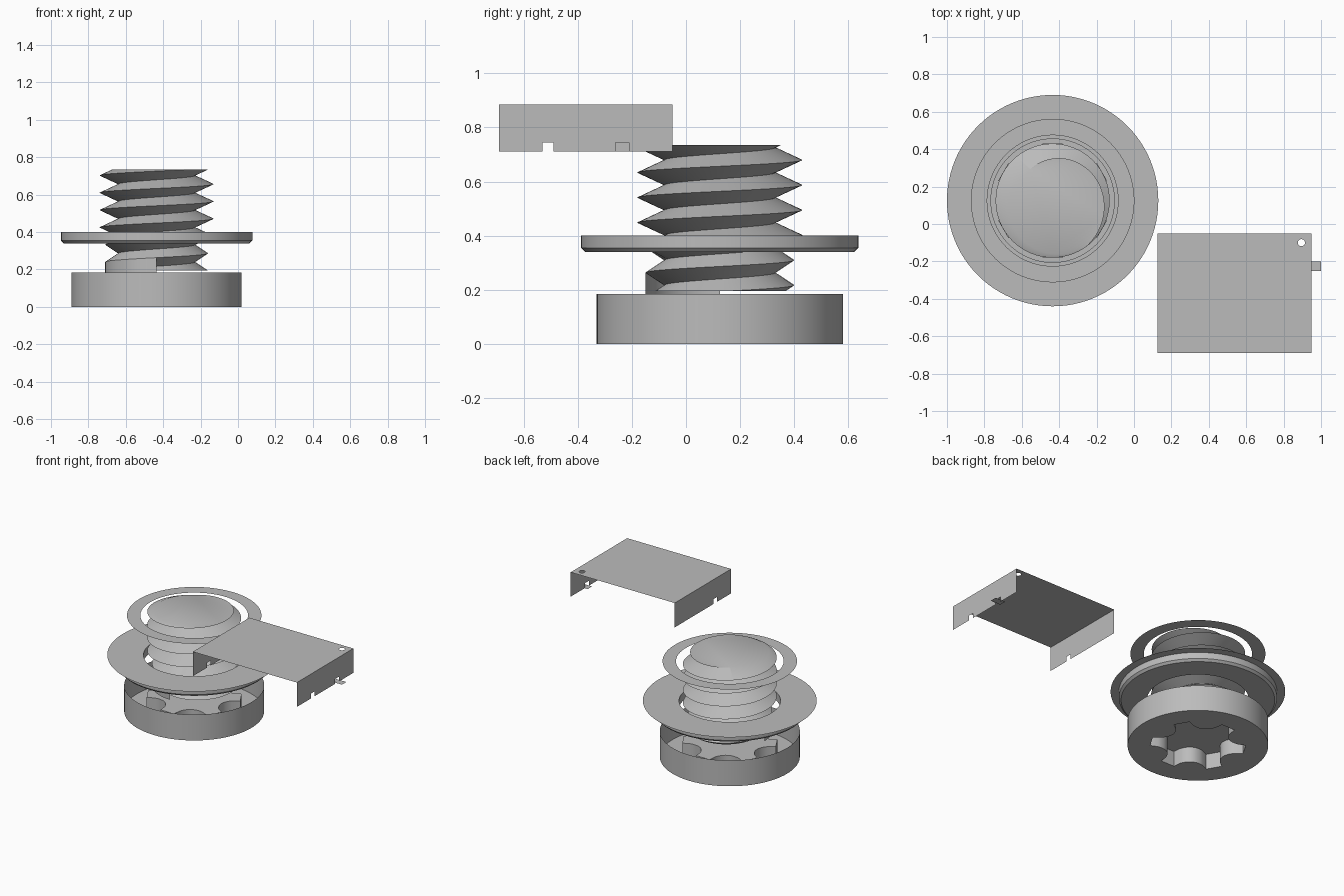
import bpy, bmesh, math
from mathutils import Vector

if "Cube" in bpy.data.objects:
    bpy.data.objects.remove(bpy.data.objects["Cube"], do_unlink=True)

grey = bpy.data.materials.new("plain grey metal")
grey.use_nodes = True
grey.diffuse_color = (0.5, 0.5, 0.5, 1)
grey.node_tree.nodes["Principled BSDF"].inputs["Base Color"].default_value = (0.5, 0.5, 0.5, 1)

CX, CY = -0.435, 0.125      # axis of the screw
SEG = 96
TAU = math.tau


def polar(r, a, z):
    return Vector((CX + r * math.cos(a), CY + r * math.sin(a), z))


def finish(bm, name, smooth=True):
    mesh = bpy.data.meshes.new(name)
    bm.to_mesh(mesh)
    bm.free()
    mesh.materials.append(grey)
    ob = bpy.data.objects.new(name, mesh)
    bpy.context.collection.objects.link(ob)
    if smooth:
        bpy.ops.object.select_all(action='DESELECT')
        ob.select_set(True)
        bpy.context.view_layer.objects.active = ob
        bpy.ops.object.shade_smooth_by_angle(angle=math.radians(30))
    return ob


def lathe(name, profile, closed=False):
    """Turn a radius/height profile around the screw axis."""
    bm = bmesh.new()
    rows = [[bm.verts.new(polar(r, TAU * i / SEG, z)) for i in range(SEG)] for r, z in profile]
    pairs = list(zip(rows, rows[1:]))
    if closed:
        pairs.append((rows[-1], rows[0]))
    for low, high in pairs:
        for i in range(SEG):
            j = (i + 1) % SEG
            bm.faces.new((low[i], low[j], high[j], high[i]))
    return finish(bm, name)


def sheet(bm, loops, normal):
    """Fill an outline, with any further loops as holes."""
    edges = []
    for loop in loops:
        vs = [bm.verts.new(p) for p in loop]
        edges += [bm.edges.new((vs[i - 1], vs[i])) for i in range(len(vs))]
    bmesh.ops.triangle_fill(bm, use_beauty=True, edges=edges, normal=normal)


# Screw head: open-topped drum with a six-lobed socket in its base
lathe("head_wall", [(0.455, 0), (0.455, 0.185)])


def star(z):
    pts = []
    for k in range(6):
        for s in range(-6, 7):
            u = s / 6
            r = 0.31 - 0.095 * math.sqrt(max(0, 1 - u * u))
            pts.append(polar(r, math.radians(60 * k + 20 * u), z))
    return pts


SOCKET = 0.11
bm = bmesh.new()
rim = [polar(0.455, TAU * i / SEG, 0) for i in range(SEG)]
sheet(bm, [rim, star(0)], (0, 0, -1))
finish(bm, "head_base", False)

bm = bmesh.new()
low = [bm.verts.new(p) for p in star(0)]
high = [bm.verts.new(p) for p in star(SOCKET)]
for i in range(len(low)):
    bm.faces.new((low[i - 1], high[i - 1], high[i], low[i]))
sheet(bm, [star(SOCKET)], (0, 0, -1))
bmesh.ops.remove_doubles(bm, verts=bm.verts, dist=0.0001)
finish(bm, "head_socket")

# Threaded shank: helical V thread trimmed flat at both ends
PITCH, TURNS, N = 0.0925, 8, 64
START, BOTTOM, TOP = 0.055, 0.195, 0.735
bm = bmesh.new()
crest, root = [], []
for i in range(TURNS * N + 1):
    a = -math.pi + TAU * i / N
    z = START + PITCH * i / N
    crest.append(bm.verts.new(polar(0.275 if z < 0.36 else 0.305, a, z)))
    root.append(bm.verts.new(polar(0.205, a, z + PITCH / 2)))
for i in range(TURNS * N):
    bm.faces.new((crest[i], crest[i + 1], root[i + 1], root[i]))
    if i + N + 1 < len(crest):
        bm.faces.new((root[i], root[i + 1], crest[i + N + 1], crest[i + N]))
for z, up in ((BOTTOM, -1), (TOP, 1)):
    cut = bmesh.ops.bisect_plane(bm, geom=bm.verts[:] + bm.edges[:] + bm.faces[:], dist=1e-6,
                                 plane_co=(0, 0, z), plane_no=(0, 0, up), clear_outer=True)
    if up == 1:
        rim_edges = [e for e in cut["geom_cut"] if isinstance(e, bmesh.types.BMEdge)]
        bmesh.ops.triangle_fill(bm, use_beauty=True, edges=rim_edges, normal=(0, 0, 1))
finish(bm, "threaded_shank")

# Short wall joining the first thread to the head
bm = bmesh.new()
last = None
for i in range(17):
    a = math.pi + math.pi / 2 * i / 16
    pair = [bm.verts.new(polar(0.275, a, z)) for z in (0.185, 0.24 + PITCH * i / 64)]
    if last:
        bm.faces.new((last[0], pair[0], pair[1], last[1]))
    last = pair
finish(bm, "thread_start_wall")

# Washer with a chamfered lower edge, and two thin rings
lathe("washer", [(0.33, 0.34), (0.497, 0.34), (0.512, 0.355), (0.512, 0.40), (0.33, 0.40)], True)
lathe("wide_thin_ring", [(0.565, 0.402), (0.33, 0.402)])
lathe("upper_thin_ring", [(0.437, 0.685), (0.35, 0.685)])

# Sheet metal cover: top panel with a round hole and two notched side walls
X0, X1, Y0, Y1, Z0, Z1 = 0.125, 0.95, -0.69, -0.05, 0.71, 0.885
bm = bmesh.new()
outline = [Vector((x, y, Z1)) for x, y in ((X0, Y0), (X1, Y0), (X1, Y1), (X0, Y1))]
hole = [Vector((0.895 + 0.019 * math.cos(TAU * i / 24), -0.10 + 0.019 * math.sin(TAU * i / 24), Z1))
        for i in range(24)]
sheet(bm, [outline, hole], (0, 0, 1))
finish(bm, "cover_top", False)


def cover_wall(name, x, notches, side):
    pts = [(Y0, Z1), (Y0, Z0)]
    for a, b in notches:
        pts += [(a, Z0), (a, Z0 + 0.035), (b, Z0 + 0.035), (b, Z0)]
    pts += [(Y1, Z0), (Y1, Z1)]
    bm = bmesh.new()
    sheet(bm, [[Vector((x, y, z)) for y, z in pts]], (side, 0, 0))
    finish(bm, name, False)


cover_wall("cover_right_wall", X0, [(-0.53, -0.49)], -1)
cover_wall("cover_left_wall", X1, [(-0.53, -0.49), (-0.26, -0.21)], 1)

# Small bent tab standing out from the cover
bm = bmesh.new()
sheet(bm, [[Vector((x, y, Z0 + 0.005)) for x, y in
            ((0.92, -0.25), (1.0, -0.25), (1.0, -0.20), (0.92, -0.20))]], (0, 0, 1))
finish(bm, "cover_tab", False)
